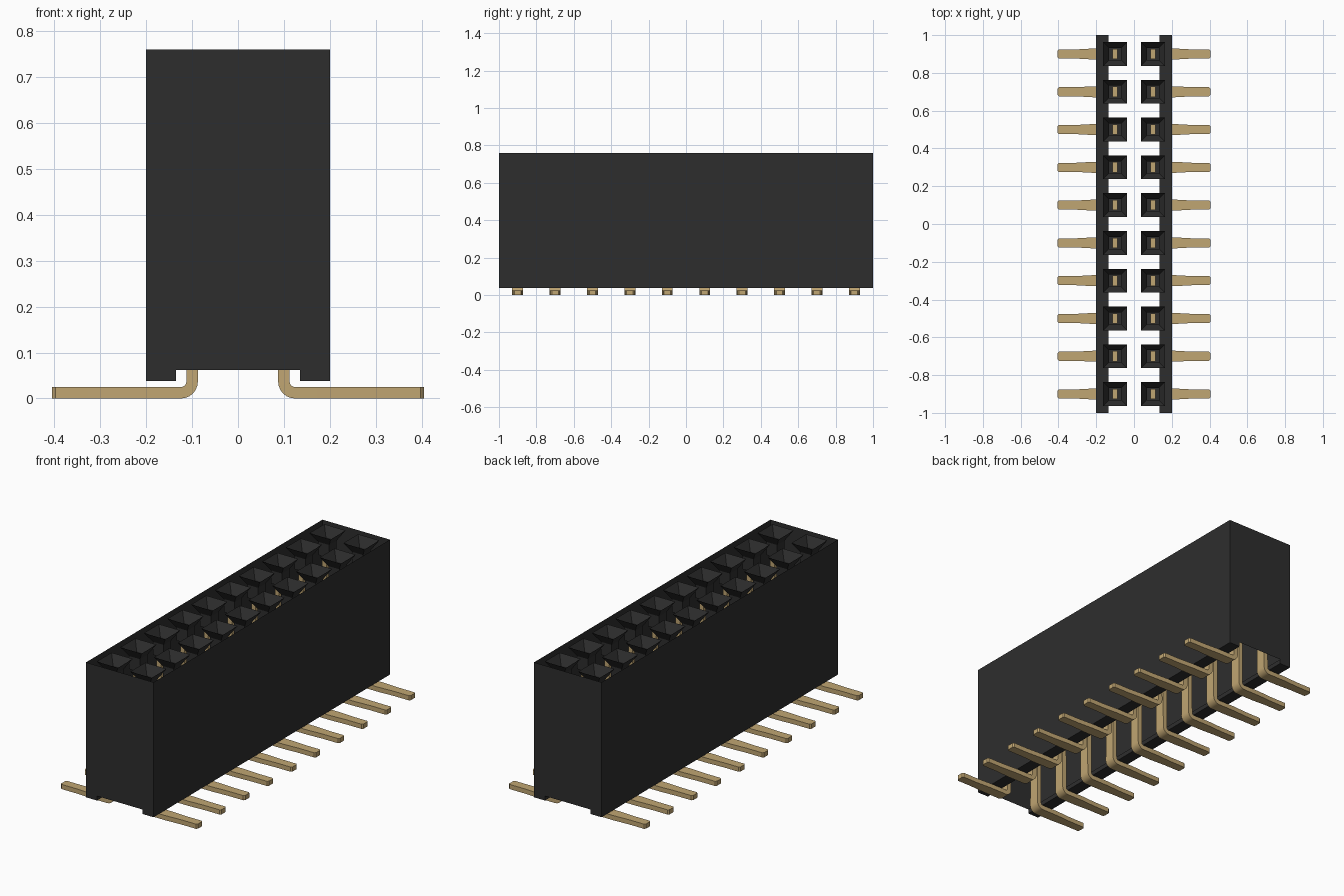
import bpy
import bmesh
import math
from mathutils import Vector

cube = bpy.data.objects.get("Cube")
if cube:
    bpy.data.objects.remove(cube, do_unlink=True)


def material(name, rgb):
    m = bpy.data.materials.new(name)
    m.diffuse_color = (*rgb, 1)
    m.use_nodes = True
    bsdf = m.node_tree.nodes["Principled BSDF"]
    bsdf.inputs["Base Color"].default_value = (*rgb, 1)
    bsdf.inputs["Roughness"].default_value = 0.6
    return m


BLACK = material("black plastic", (0.027, 0.027, 0.027))
BRASS = material("pale brass", (0.53, 0.38, 0.17))


def make_object(name, bm, mat):
    mesh = bpy.data.meshes.new(name)
    bm.to_mesh(mesh)
    bm.free()
    mesh.materials.append(mat)
    obj = bpy.data.objects.new(name, mesh)
    bpy.context.collection.objects.link(obj)
    return obj


def face(bm, points):
    return bm.faces.new([bm.verts.new(p) for p in points])


def loft(bm, rings, cap_start=False, cap_end=False):
    """Join four-sided rings of points with quads."""
    loops = [[bm.verts.new(p) for p in ring] for ring in rings]
    for a, b in zip(loops, loops[1:]):
        for i in range(4):
            j = (i + 1) % 4
            bm.faces.new((a[i], a[j], b[j], b[i]))
    if cap_start:
        bm.faces.new(loops[0][::-1])
    if cap_end:
        bm.faces.new(loops[-1])


W, L, TOP, FOOT, STEP, FOOT_IN = 0.2, 1.0, 0.76, 0.038, 0.062, 0.135
ROWS = [-0.9 + 0.2 * i for i in range(10)]

# Open housing: end walls with a stepped base, long walls and foot rails
bm = bmesh.new()
end = [(-W, FOOT), (-FOOT_IN, FOOT), (-FOOT_IN, STEP), (FOOT_IN, STEP),
       (FOOT_IN, FOOT), (W, FOOT), (W, TOP), (-W, TOP)]
for y in (-L, L):
    face(bm, [(x, y, z) for x, z in end])
for s in (-1, 1):
    section = [(s * W, TOP), (s * W, FOOT), (s * FOOT_IN, FOOT), (s * FOOT_IN, STEP)]
    for (x0, z0), (x1, z1) in zip(section, section[1:]):
        face(bm, [(x0, -L, z0), (x0, L, z0), (x1, L, z1), (x1, -L, z1)])
bmesh.ops.remove_doubles(bm, verts=bm.verts, dist=1e-5)
bmesh.ops.recalc_face_normals(bm, faces=bm.faces)
make_object("housing", bm, BLACK)

# Sockets: funnel mouth, short square tube and a floor
bm = bmesh.new()
for x in (-0.1, 0.1):
    for y in ROWS:
        loft(bm, [[(x + h * a, y + h * b, z)
                   for a, b in ((-1, -1), (1, -1), (1, 1), (-1, 1))]
                  for h, z in ((0.063, TOP), (0.032, TOP - 0.05), (0.032, TOP - 0.12))],
             cap_end=True)
make_object("sockets", bm, BLACK)

# Contact pins: flat strip dropping down, bending outward and tapering to the tip
T = 0.0125                       # half thickness
BEND = 0.024                     # centre line bend radius
stations = [(0.10, 0.68, 0.0, 0.027), (0.10, 0.10, 0.0, 0.028)]
for i in range(7):
    a = math.radians(15 * i)
    stations.append((0.10 + BEND * (1 - math.cos(a)),
                     T + BEND * (1 - math.sin(a)), a, 0.029))
stations += [(0.22, T, math.pi / 2, 0.029), (0.31, T, math.pi / 2, 0.024),
             (0.398, T, math.pi / 2, 0.024)]

bm = bmesh.new()
for s in (-1, 1):
    for y in ROWS:
        rings = []
        for x, z, a, w in stations:
            n = Vector((math.cos(a), 0, math.sin(a))) * T
            c = Vector((x, y, z))
            side = Vector((0, w, 0))
            rings.append([c - n - side, c + n - side, c + n + side, c - n + side])
        # chamfered tip
        rings.append([(0.405, y + b * 0.017, T + t * T)
                      for t, b in ((-1, -1), (1, -1), (1, 1), (-1, 1))])
        rings = [[(s * p[0], p[1], p[2]) for p in r] for r in rings]
        loft(bm, rings, cap_start=True, cap_end=True)
bmesh.ops.recalc_face_normals(bm, faces=bm.faces)
pins = make_object("contact_pins", bm, BRASS)

bpy.ops.object.select_all(action="DESELECT")
pins.select_set(True)
bpy.context.view_layer.objects.active = pins
bpy.ops.object.shade_smooth_by_angle(angle=math.radians(20))
